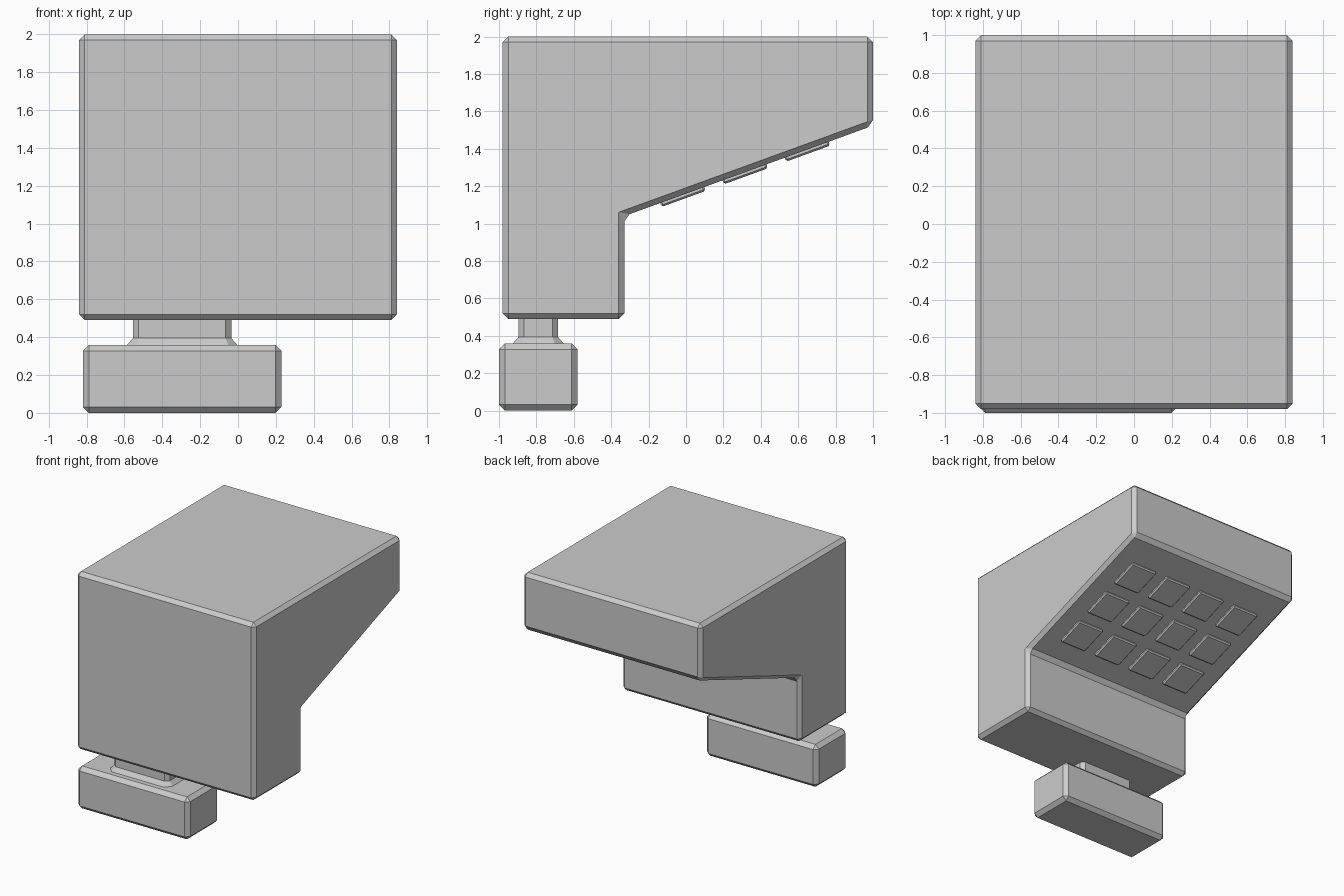
import bpy, math
from mathutils import Matrix, Vector

if "Cube" in bpy.data.objects:
    bpy.data.objects.remove(bpy.data.objects["Cube"])


def mesh_object(name, verts, faces, bevel=0):
    mesh = bpy.data.meshes.new(name)
    mesh.from_pydata(verts, [], faces)
    mesh.update()
    ob = bpy.data.objects.new(name, mesh)
    bpy.context.collection.objects.link(ob)
    if bevel:
        mod = ob.modifiers.new("chamfer", "BEVEL")
        mod.width = bevel
        mod.segments = 1
        mod.limit_method = "ANGLE"
        mod.angle_limit = math.radians(15)
    return ob


def loft(name, rings, bevel=0):
    """Closed solid through rings of equal point count (each anticlockwise along its axis)."""
    n = len(rings[0])
    verts = [p for r in rings for p in r]
    faces = [tuple(reversed(range(n))), tuple(range(len(verts) - n, len(verts)))]
    for k in range(len(rings) - 1):
        for i in range(n):
            j = (i + 1) % n
            faces.append((k * n + i, k * n + j, (k + 1) * n + j, (k + 1) * n + i))
    return mesh_object(name, verts, faces, bevel)


def rect(cx, cy, sx, sy, z, c=0):
    """Rectangle ring with optional corner cut c."""
    a, b = sx / 2, sy / 2
    if c:
        pts = [(a - c, -b), (a, -b + c), (a, b - c), (a - c, b),
               (-a + c, b), (-a, b - c), (-a, -b + c), (-a + c, -b)]
    else:
        pts = [(-a, -b), (a, -b), (a, b), (-a, b)]
    return [(cx + x, cy + y, z) for x, y in pts]


# Main body: side profile extruded across x
slope = math.radians(20)
corner_y, corner_z, half_width = -0.33, 1.04, 0.84
lip_z = corner_z + (1.0 - corner_y) * math.tan(slope)
profile = [(-0.98, 0.49), (corner_y, 0.49), (corner_y, corner_z),
           (1.0, lip_z), (1.0, 2.0), (-0.98, 2.0)]
loft("body", [[(x, y, z) for y, z in profile] for x in (-half_width, half_width)], 0.03)

# Foot block
px, py = -0.295, -0.79
loft("foot", [rect(px, py, 1.05, 0.42, 0), rect(px, py, 1.05, 0.42, 0.36)], 0.032)

# Neck with flared base
loft("neck", [rect(px, py, 0.59, 0.28, 0.355, 0.05),
              rect(px, py, 0.52, 0.21, 0.395, 0.03),
              rect(px, py, 0.52, 0.21, 0.51, 0.03)])

# Grid of pads on the sloped underside
pitch, size = 0.354, 0.25
for row in range(3):
    y = -0.02 + row * pitch * math.cos(slope)
    z = corner_z + (y - corner_y) * math.tan(slope)
    for col in range(4):
        ob = loft(f"pad_{row}_{col}", [rect(0, 0, size, size, -0.022),
                                       rect(0, 0, size, size, 0.012)], 0.01)
        ob.matrix_world = (Matrix.Translation(Vector(((col - 1.5) * pitch, y, z)))
                           @ Matrix.Rotation(slope, 4, "X"))
